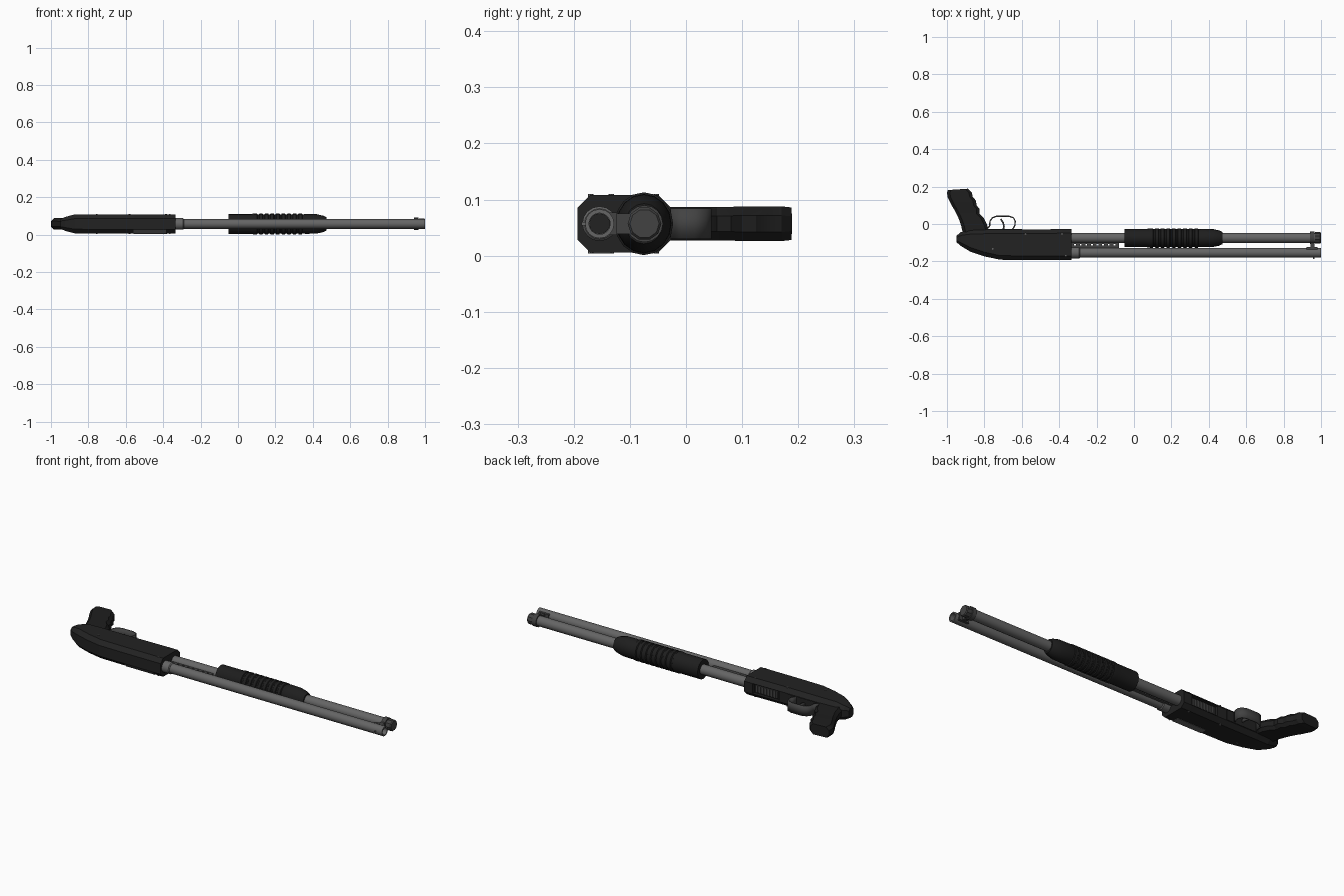
import bpy, bmesh
from math import sin, cos, pi, radians
from mathutils import Vector

if "Cube" in bpy.data.objects:
    bpy.data.objects.remove(bpy.data.objects["Cube"])

ZC = 0.057            # mid plane of the whole model
BARREL_Y, TUBE_Y = -0.154, -0.074


def material(name, v):
    m = bpy.data.materials.new(name)
    m.use_nodes = True
    m.diffuse_color = (v, v, v, 1)
    m.node_tree.nodes["Principled BSDF"].inputs["Base Color"].default_value = (v, v, v, 1)
    return m


STEEL = material("grey steel", 0.13)
BLACK = material("black metal", 0.016)
RUBBER = material("black polymer", 0.013)
DARK = material("dark grey metal", 0.055)


def finish(name, bm, mat, smooth=None):
    bmesh.ops.recalc_face_normals(bm, faces=bm.faces)
    me = bpy.data.meshes.new(name)
    bm.to_mesh(me)
    bm.free()
    me.materials.append(mat)
    ob = bpy.data.objects.new(name, me)
    bpy.context.collection.objects.link(ob)
    if smooth:
        bpy.ops.object.select_all(action='DESELECT')
        ob.select_set(True)
        bpy.context.view_layer.objects.active = ob
        bpy.ops.object.shade_smooth_by_angle(angle=radians(smooth))
    return ob


def skin(rings, name, mat, smooth=None):
    """Bridge a row of equal rings and cap both ends."""
    bm = bmesh.new()
    rows = [[bm.verts.new(p) for p in r] for r in rings]
    n = len(rows[0])
    for a, b in zip(rows, rows[1:]):
        for i in range(n):
            bm.faces.new((a[i], a[(i + 1) % n], b[(i + 1) % n], b[i]))
    bm.faces.new(rows[0])
    bm.faces.new(rows[-1])
    return finish(name, bm, mat, smooth)


def lathe(name, profile, y, mat, sides=16, ys=1.0, smooth=35):
    """Turn (x, radius) points around a line along x."""
    rings = [[(x, y + ys * r * cos(2 * pi * i / sides), ZC + r * sin(2 * pi * i / sides))
              for i in range(sides)] for x, r in profile]
    return skin(rings, name, mat, smooth)


def octagon(lo, hi, hz, c):
    return [(lo + c, -hz), (hi - c, -hz), (hi, c - hz), (hi, hz - c),
            (hi - c, hz), (lo + c, hz), (lo, hz - c), (lo, c - hz)]


def box(name, x0, x1, y0, y1, z0, z1, mat):
    bm = bmesh.new()
    bmesh.ops.create_cube(bm, size=1)
    for v in bm.verts:
        v.co = Vector(((x0 + x1) / 2 + v.co.x * (x1 - x0),
                       (y0 + y1) / 2 + v.co.y * (y1 - y0),
                       (z0 + z1) / 2 + v.co.z * (z1 - z0)))
    return finish(name, bm, mat)


def band(name, path, width, thick, mat):
    """Flat strip following an xy path, given thickness."""
    bm = bmesh.new()
    rows = [[bm.verts.new((x, y, ZC + s * width / 2)) for s in (-1, 1)] for x, y in path]
    for a, b in zip(rows, rows[1:]):
        bm.faces.new((a[0], a[1], b[1], b[0]))
    ob = finish(name, bm, mat, 40)
    mod = ob.modifiers.new("thickness", 'SOLIDIFY')
    mod.thickness, mod.offset = thick, 0
    return ob


# Receiver: octagonal sections from the rounded rear to the square front
sections = [(-0.948, -0.098, -0.062, 0.026, 0.01), (-0.925, -0.118, -0.043, 0.037, 0.018),
            (-0.875, -0.148, -0.032, 0.05, 0.022), (-0.8, -0.173, -0.03, 0.051, 0.022),
            (-0.715, -0.191, -0.03, 0.051, 0.022), (-0.56, -0.193, -0.03, 0.051, 0.022),
            (-0.385, -0.193, -0.027, 0.051, 0.022), (-0.335, -0.193, -0.027, 0.051, 0.022)]
receiver = skin([[(x, y, ZC + z) for y, z in octagon(lo, hi, hz, c)]
                 for x, lo, hi, hz, c in sections], "receiver", BLACK)

# Bolt showing along the upper right chamfer and side
receiver.data.materials.append(STEEL)
for f in receiver.data.polygons:
    if -0.5 < f.center.x < -0.4 and f.normal.y < -0.3 and f.normal.z < -0.3:
        f.material_index = 1
box("bolt_side", -0.56, -0.385, -0.172, -0.135, ZC - 0.053, ZC - 0.048, STEEL)

# Loading port in the underside with a ribbed lifter
cutter = box("loading_port_cutter", -0.545, -0.385, -0.045, 0.0, ZC - 0.027, ZC + 0.027, BLACK)
cutter.hide_render = True
cutter.hide_set(True)
cut = receiver.modifiers.new("loading port", 'BOOLEAN')
cut.operation, cut.object, cut.solver = 'DIFFERENCE', cutter, 'EXACT'
box("lifter", -0.53, -0.395, -0.046, -0.038, ZC - 0.02, ZC + 0.02, DARK)
for i in range(7):
    x = -0.52 + i * 0.018
    box("lifter_rib", x, x + 0.008, -0.039, -0.034, ZC - 0.02, ZC + 0.02, DARK)

# Cross pins
for x, y in ((-0.58, -0.053), (-0.755, -0.133), (-0.385, -0.053), (-0.365, -0.17)):
    bm = bmesh.new()
    bmesh.ops.create_cone(bm, cap_ends=True, segments=8, radius1=0.005, radius2=0.005, depth=0.106)
    bmesh.ops.translate(bm, verts=bm.verts, vec=(x, y, ZC))
    finish("cross_pin", bm, STEEL)

# Pistol grip with finger swells
grip = [(-0.05, -0.915, -0.775, 0.03), (-0.005, -0.925, -0.785, 0.03),
        (0.03, -0.938, -0.802, 0.03), (0.055, -0.95, -0.825, 0.03),
        (0.08, -0.963, -0.826, 0.03), (0.1, -0.975, -0.842, 0.031),
        (0.125, -0.987, -0.845, 0.031), (0.145, -0.998, -0.862, 0.031),
        (0.17, -0.999, -0.868, 0.031), (0.188, -0.995, -0.888, 0.029)]
rings = [[(x, y, ZC + z) for x, z in octagon(a, b, hz, 0.016)] for y, a, b, hz in grip]
rings[-1] = [(x, y + 0.07 * (x + 0.9), z) for x, y, z in rings[-1]]
skin(rings, "pistol_grip", RUBBER, 30)

# Trigger and guard
band("trigger_guard", [(-0.79, -0.028), (-0.772, -0.012), (-0.77, 0.015), (-0.757, 0.033),
                       (-0.735, 0.042), (-0.67, 0.042), (-0.644, 0.033), (-0.635, 0.015),
                       (-0.637, -0.008), (-0.65, -0.03)], 0.055, 0.007, DARK)
band("trigger", [(-0.7, -0.035), (-0.695, -0.012), (-0.7, 0.008), (-0.713, 0.026)],
     0.016, 0.009, DARK)
box("trigger_plate", -0.8, -0.6, -0.034, -0.027, ZC - 0.028, ZC + 0.028, BLACK)

# Barrel with an open bore, and its collar at the receiver
lathe("barrel", [(-0.36, 0.026), (1.0, 0.026), (1.0, 0.019), (0.9, 0.019)], BARREL_Y, STEEL)
lathe("bore", [(0.9, 0.0185), (0.93, 0.0185)], BARREL_Y, BLACK)
lathe("barrel_collar", [(-0.34, 0.031), (-0.295, 0.031), (-0.29, 0.027)], BARREL_Y, STEEL)

# Magazine tube, cap and clamp
lathe("magazine_tube", [(-0.36, 0.027), (0.98, 0.027)], TUBE_Y, STEEL)
lathe("magazine_cap", [(0.968, 0.03), (0.995, 0.03), (1.0, 0.026)], TUBE_Y, DARK, 10, smooth=25)
lathe("clamp_ring", [(0.942, 0.033), (0.966, 0.033)], TUBE_Y, DARK)
box("clamp_neck", 0.943, 0.965, -0.132, -0.095, ZC - 0.018, ZC + 0.018, DARK)
box("clamp_foot", 0.922, 0.982, -0.136, -0.123, ZC - 0.02, ZC + 0.02, DARK)
box("bead_sight", 0.957, 0.965, -0.186, -0.176, ZC - 0.003, ZC + 0.003, STEEL)

# Slotted bar between barrel and tube
for y in (-0.1, -0.123):
    box("slot_rail", -0.34, -0.08, y - 0.008, y + 0.008, ZC - 0.008, ZC + 0.008, DARK)
for i in range(9):
    x = -0.34 + i * 0.03
    box("slot_post", x, x + 0.02, -0.122, -0.1, ZC - 0.008, ZC + 0.008, DARK)

# Sliding forend with grooves
profile = [(-0.052, 0.053), (0.07, 0.053)]
for i in range(9):
    x = 0.085 + i * 0.03
    profile += [(x, 0.056), (x + 0.016, 0.056), (x + 0.019, 0.051), (x + 0.026, 0.051)]
profile += [(0.36, 0.053), (0.42, 0.052), (0.455, 0.044), (0.472, 0.036)]
lathe("forend", profile, -0.075, RUBBER, 16, 0.93, 25)
